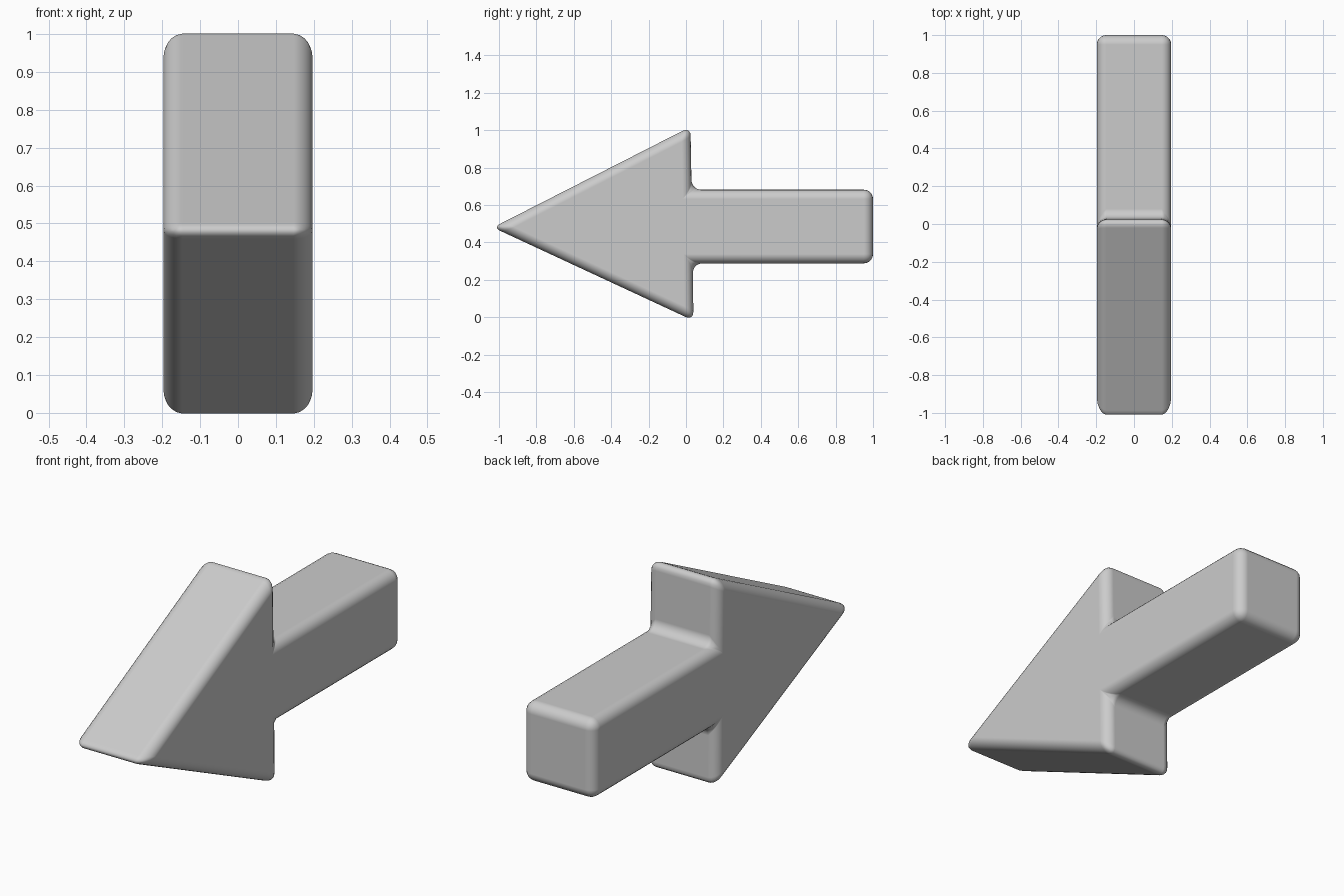
import bpy, bmesh

if "Cube" in bpy.data.objects:
    bpy.data.objects.remove(bpy.data.objects["Cube"])

HALF = 0.197
# Arrow outline in the y-z plane (sharp corners, rounded later)
outline = [(-1.032, 0.48), (0.04, -0.018), (0.036, 0.288), (1.0, 0.288),
           (1.0, 0.682), (0.03, 0.682), (0.024, 1.018)]

# Extruded arrow body
bm = bmesh.new()
face = bm.faces.new([bm.verts.new((-HALF, y, z)) for y, z in outline])
ext = bmesh.ops.extrude_face_region(bm, geom=[face])
moved = [g for g in ext["geom"] if isinstance(g, bmesh.types.BMVert)]
bmesh.ops.translate(bm, verts=moved, vec=(2 * HALF, 0, 0))
bmesh.ops.recalc_face_normals(bm, faces=bm.faces)
mesh = bpy.data.meshes.new("arrow")
bm.to_mesh(mesh)
bm.free()
mesh.shade_smooth()

arrow = bpy.data.objects.new("arrow", mesh)
bpy.context.collection.objects.link(arrow)

# Soft rounded edges
bevel = arrow.modifiers.new("rounding", "BEVEL")
bevel.width = 0.05
bevel.segments = 5
bevel.limit_method = "ANGLE"
bevel.harden_normals = True
